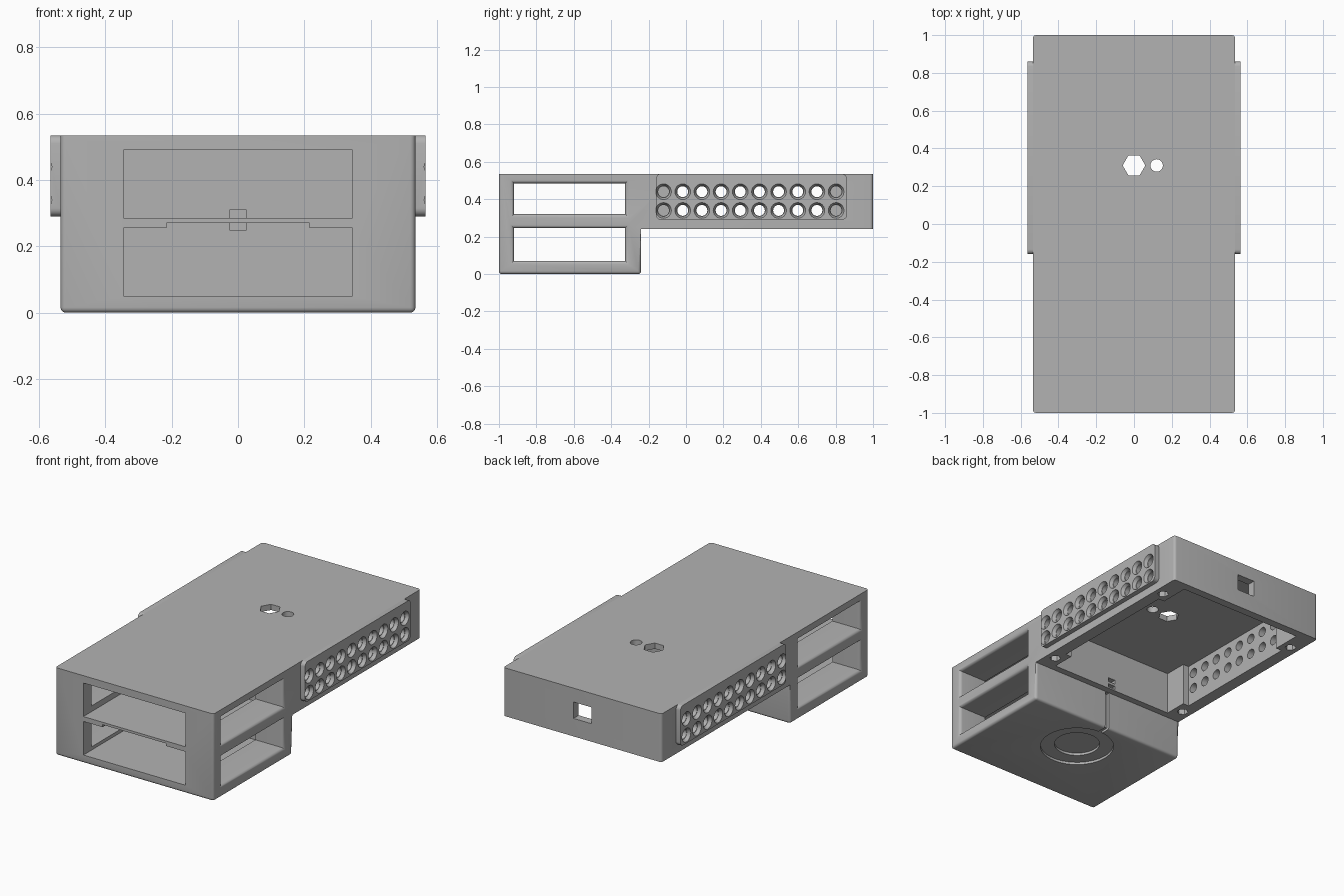
import bpy, bmesh, math
from mathutils import Matrix, Vector

if "Cube" in bpy.data.objects:
    bpy.data.objects.remove(bpy.data.objects["Cube"], do_unlink=True)

grey = bpy.data.materials.new("plain_grey")
grey.use_nodes = True
grey.diffuse_color = (0.45, 0.45, 0.45, 1)
grey.node_tree.nodes["Principled BSDF"].inputs["Base Color"].default_value = grey.diffuse_color

HALF, TOP, STEP = 0.535, 0.535, 0.24      # body half width, top height, underside of rear
HOLE_Y = [-0.12 + 0.1025 * i for i in range(10)]
HOLE_Z = (0.34, 0.44)


def make(name, bm):
    bmesh.ops.recalc_face_normals(bm, faces=bm.faces)
    mesh = bpy.data.meshes.new(name)
    bm.to_mesh(mesh)
    bm.free()
    mesh.materials.append(grey)
    obj = bpy.data.objects.new(name, mesh)
    bpy.context.collection.objects.link(obj)
    return obj


def box(bm, x0, x1, y0, y1, z0, z1):
    size = Matrix.Diagonal((x1 - x0, y1 - y0, z1 - z0, 1))
    place = Matrix.Translation(((x0 + x1) / 2, (y0 + y1) / 2, (z0 + z1) / 2))
    bmesh.ops.create_cube(bm, size=1, matrix=place @ size)


def rod(bm, start, end, r1, r2=None, sides=24, spin=0.0):
    a, b = Vector(start), Vector(end)
    turn = Vector((0, 0, 1)).rotation_difference(b - a).to_matrix().to_4x4()
    place = Matrix.Translation((a + b) / 2) @ turn @ Matrix.Rotation(spin, 4, 'Z')
    bmesh.ops.create_cone(bm, cap_ends=True, segments=sides, radius1=r1,
                          radius2=r1 if r2 is None else r2,
                          depth=(b - a).length, matrix=place)


def prism(bm, points, direction):
    face = bm.faces.new([bm.verts.new(p) for p in points])
    new = bmesh.ops.extrude_face_region(bm, geom=[face])["geom"]
    bmesh.ops.translate(bm, vec=direction,
                        verts=[v for v in new if isinstance(v, bmesh.types.BMVert)])


def round_edges(bm, test, radius, segments=4):
    edges = [e for e in bm.edges if test(e.verts[0].co, e.verts[1].co)]
    bmesh.ops.bevel(bm, geom=edges, offset=radius, segments=segments,
                    profile=0.5, affect='EDGES')


def cut(target, bm):
    cutter = make("cutter", bm)
    cutter.hide_render = True
    mod = target.modifiers.new("cut", 'BOOLEAN')
    mod.operation, mod.solver, mod.object = 'DIFFERENCE', 'EXACT', cutter
    deps = bpy.context.evaluated_depsgraph_get()
    result = bpy.data.meshes.new_from_object(target.evaluated_get(deps))
    target.modifiers.clear()
    target.data = result
    bpy.data.objects.remove(cutter, do_unlink=True)


# Stepped body: deep front block and shallower rear block
bm = bmesh.new()
side = [(-1, 0), (-0.24, 0), (-0.24, STEP), (1, STEP), (1, TOP), (-1, TOP)]
prism(bm, [(-HALF, y, z) for y, z in side], (2 * HALF, 0, 0))


def outer_edge(a, b):
    upright = abs(a.z - b.z) > 0.1 and abs(a.y - b.y) < 0.01
    return upright or (a.z < 0.01 and b.z < 0.01)


round_edges(bm, outer_edge, 0.016)
body = make("body", bm)

# Two bays open to the front, with a raised strip under the shelf
for z0, z1 in ((0.05, 0.255), (0.285, 0.49)):
    bm = bmesh.new()
    box(bm, -0.345, 0.345, -1.1, -0.29, z0, z1)
    cut(body, bm)
bm = bmesh.new()
box(bm, -0.215, 0.215, -1.1, -0.29, 0.2, 0.27)
cut(body, bm)

# Side windows through both bays, flared to give rounded outer rims
FLARE = 0.02
arc = [math.radians(a) for a in (0, 22, 45, 68, 90)]
half = [(HALF - FLARE + FLARE * math.sin(a), FLARE * (1 - math.cos(a))) for a in arc]
half.append((HALF + 0.05, FLARE))
rings = [(-x, o) for x, o in reversed(half)] + half
for z0, z1 in ((0.07, 0.245), (0.32, 0.485)):
    bm = bmesh.new()
    loops = []
    for x, o in rings:
        corners = ((-0.92 - o, z0 - o), (-0.325 + o, z0 - o),
                   (-0.325 + o, z1 + o), (-0.92 - o, z1 + o))
        loops.append([bm.verts.new((x, y, z)) for y, z in corners])
    for a, b in zip(loops, loops[1:]):
        for i in range(4):
            j = (i + 1) % 4
            bm.faces.new((a[i], a[j], b[j], b[i]))
    bm.faces.new(loops[0])
    bm.faces.new(loops[-1])
    cut(body, bm)

# Rear compartment open below, leaving four corner posts
bm = bmesh.new()
quarter = [(0.42, -0.2), (0.42, -0.06), (0.46, -0.06),
           (0.46, 0.77), (0.42, 0.77), (0.42, 0.95)]
outline = quarter + [(-x, y) for x, y in reversed(quarter)]
prism(bm, [(x, y, 0.1) for x, y in outline], (0, 0, 0.4))
# keep the cutter clear of the front block
cut(body, bm)

# Screw sockets in the posts
bm = bmesh.new()
for x in (-0.478, 0.478):
    for y in (-0.135, 0.83):
        rod(bm, (x, y, 0.2), (x, y, 0.285), 0.032, sides=6)
cut(body, bm)

# Hexagonal and round openings in the top
bm = bmesh.new()
rod(bm, (0, 0.31, 0.45), (0, 0.31, 0.6), 0.06, sides=6, spin=math.pi / 2)
for v in bm.verts:      # points of the hexagon lie along x
    v.co = Matrix.Rotation(0, 3, 'Z') @ v.co
xs = max(v.co.x for v in bm.verts)
if xs < 0.055:
    bmesh.ops.rotate(bm, verts=bm.verts, cent=(0, 0.31, 0),
                     matrix=Matrix.Rotation(math.pi / 6, 3, 'Z'))
rod(bm, (0.12, 0.31, 0.45), (0.12, 0.31, 0.6), 0.033)
cut(body, bm)

# Rear port, inner wall port
bm = bmesh.new()
box(bm, -0.06, 0.06, 0.9, 1.1, 0.35, 0.45)
box(bm, -0.025, 0.025, -0.32, -0.15, 0.285, 0.31)
box(bm, -0.025, 0.025, -0.32, -0.15, 0.25, 0.27)
cut(body, bm)

# Stepped round dish in the base
for radius, depth in ((0.21, 0.015), (0.13, 0.03)):
    bm = bmesh.new()
    rod(bm, (0, -0.51, -0.1), (0, -0.51, depth), radius, sides=64)
    cut(body, bm)

# Cable groove along the base and up the step
bm = bmesh.new()
groove = [(-0.32, -0.05), (-0.2, -0.05), (-0.2, 0.238),
          (-0.26, 0.238), (-0.26, 0.015), (-0.32, 0.015)]
prism(bm, [(-0.014, y, z) for y, z in groove], (0.028, 0, 0))
cut(body, bm)

# Side plates with rounded corners
plates = []
for name, s in (("left_hole_plate", 1), ("right_hole_plate", -1)):
    bm = bmesh.new()
    box(bm, min(s * HALF, s * 0.565), max(s * HALF, s * 0.565), -0.16, 0.86, 0.29, TOP)
    round_edges(bm, lambda a, b: abs(a.x - b.x) > 0.01, 0.025, 5)
    plates.append((make(name, bm), s))


# Two rows of countersunk holes through plates and side walls
def hole_rows(s, x0, x1, r1, r2):
    bm = bmesh.new()
    for y in HOLE_Y:
        for z in HOLE_Z:
            rod(bm, (s * x0, y, z), (s * x1, y, z), r1, r2)
    return bm


for plate, s in plates:
    for target in (plate, body):
        cut(target, hole_rows(s, 0.44, 0.6, 0.029, 0.029))
    cut(plate, hole_rows(s, 0.545, 0.5651, 0.032, 0.042))

# Smooth the rounded edges, keep corners crisp
for obj in [body] + [p for p, s in plates]:
    bpy.ops.object.select_all(action='DESELECT')
    obj.select_set(True)
    bpy.context.view_layer.objects.active = obj
    bpy.ops.object.shade_smooth_by_angle(angle=math.radians(30))
